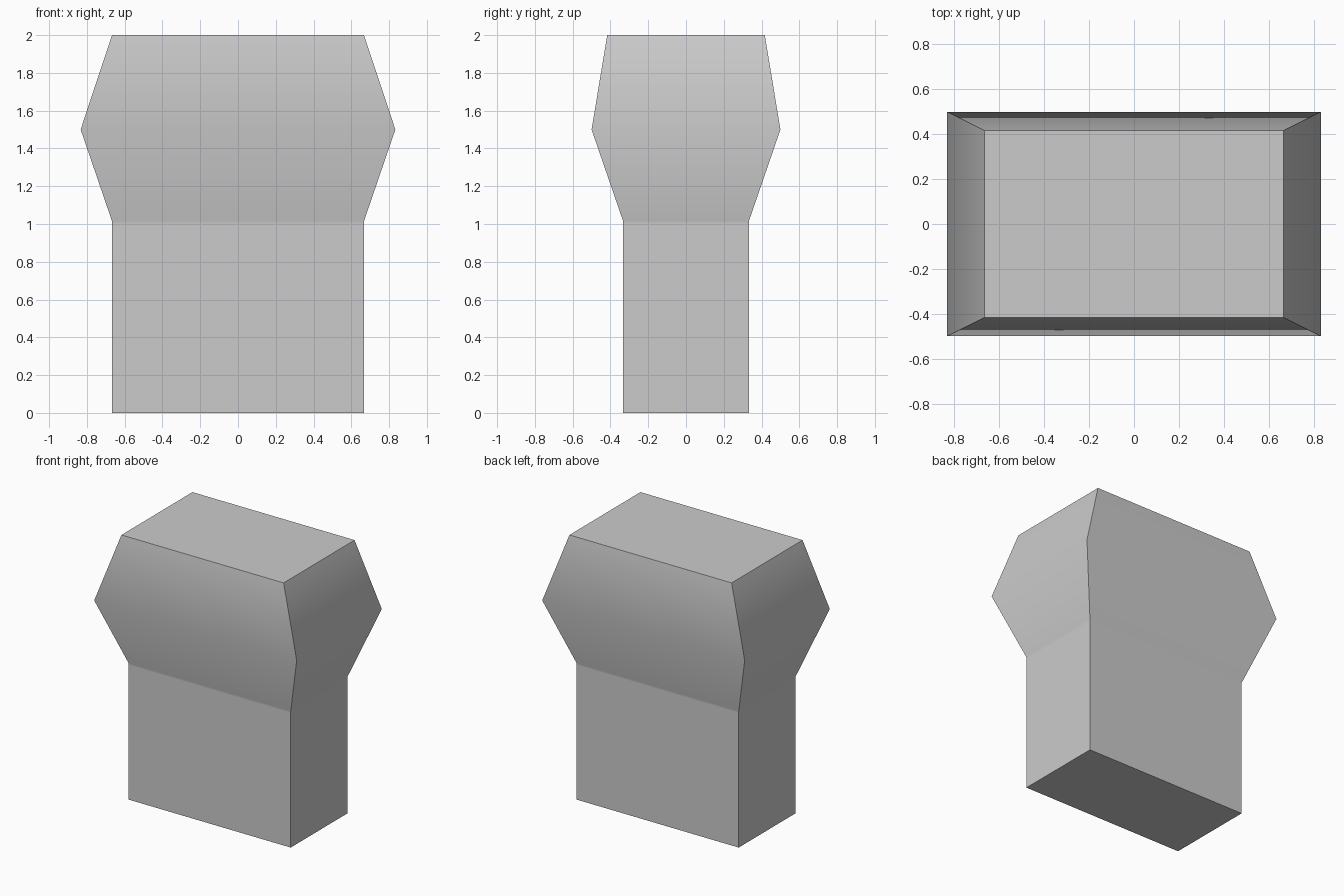
import bpy
import bmesh
import math

cube = bpy.data.objects.get("Cube")
if cube:
    bpy.data.objects.remove(cube, do_unlink=True)

# Plain grey material
grey = bpy.data.materials.new("plain_grey")
grey.use_nodes = True
colour = (0.6, 0.6, 0.6, 1)
grey.diffuse_color = colour
grey.node_tree.nodes["Principled BSDF"].inputs["Base Color"].default_value = colour

# Cross-sections from the base up: half width, half depth, height
SECTIONS = [
    (0.667, 0.333, 0.0),
    (0.667, 0.333, 1.0),
    (0.667, 0.333, 1.015),
    (0.833, 0.5, 1.5),
    (0.667, 0.417, 2.0),
]
CORNERS = [(-1, -1), (1, -1), (1, 1), (-1, 1)]

# Block post with a flared head, lofted through the sections
bm = bmesh.new()
rings = [[bm.verts.new((sx * w, sy * d, z)) for sx, sy in CORNERS]
         for w, d, z in SECTIONS]
for low, high in zip(rings, rings[1:]):
    for i in range(4):
        j = (i + 1) % 4
        bm.faces.new((low[i], low[j], high[j], high[i]))
bm.faces.new(rings[0][::-1])
bm.faces.new(rings[-1])

mesh = bpy.data.meshes.new("flared_post")
bm.to_mesh(mesh)
bm.free()
mesh.materials.append(grey)
post = bpy.data.objects.new("flared_post", mesh)
bpy.context.collection.objects.link(post)

# Smooth up the sides, sharp at the corners and caps
bpy.ops.object.select_all(action="DESELECT")
post.select_set(True)
bpy.context.view_layer.objects.active = post
bpy.ops.object.shade_smooth_by_angle(angle=math.radians(50))
